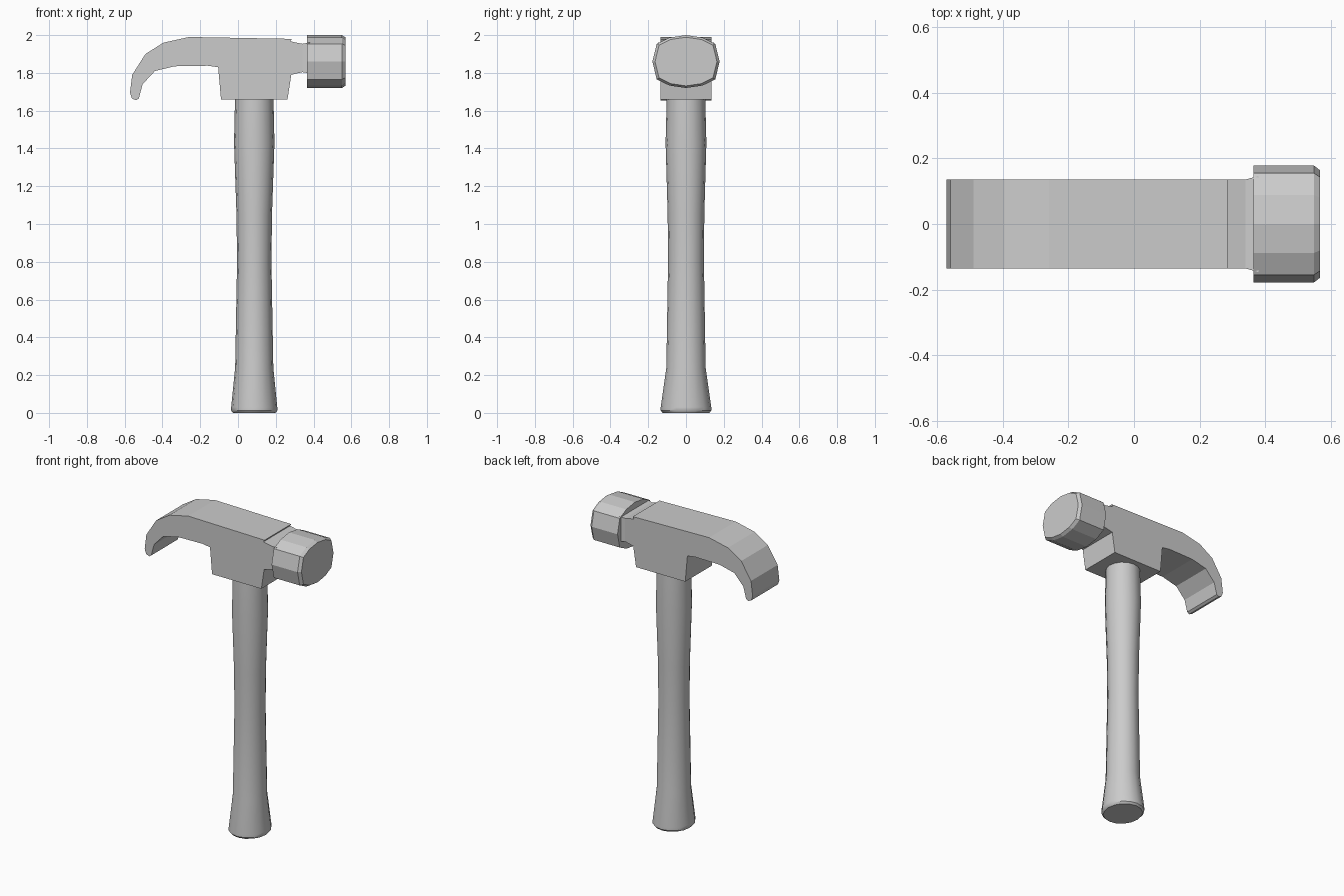
import bpy, bmesh, math

if "Cube" in bpy.data.objects:
    bpy.data.objects.remove(bpy.data.objects["Cube"])


def make_object(name, bm, smooth=None):
    bmesh.ops.recalc_face_normals(bm, faces=bm.faces)
    mesh = bpy.data.meshes.new(name)
    bm.to_mesh(mesh)
    bm.free()
    obj = bpy.data.objects.new(name, mesh)
    bpy.context.collection.objects.link(obj)
    if smooth:
        bpy.ops.object.select_all(action='DESELECT')
        obj.select_set(True)
        bpy.context.view_layer.objects.active = obj
        bpy.ops.object.shade_smooth_by_angle(angle=math.radians(smooth))
    return obj


def loft(name, rings, smooth=None):
    """Skin a list of equal-length point rings and cap both ends."""
    bm = bmesh.new()
    loops = [[bm.verts.new(p) for p in ring] for ring in rings]
    n = len(loops[0])
    for a, b in zip(loops, loops[1:]):
        for i in range(n):
            j = (i + 1) % n
            bm.faces.new((a[i], a[j], b[j], b[i]))
    bm.faces.new(loops[0])
    bm.faces.new(loops[-1])
    return make_object(name, bm, smooth)


# Handle: oval sections that narrow at the grip and flare at the base
sections = [(0.0, 0.112, 0.123), (0.012, 0.122, 0.134), (0.03, 0.122, 0.134),
            (0.24, 0.101, 0.104), (0.80, 0.091, 0.095), (1.05, 0.094, 0.097),
            (1.43, 0.107, 0.108), (1.70, 0.101, 0.101)]
angles = [math.tau * i / 16 for i in range(16)]
loft("handle", [[(0.086 + rx * math.cos(a), ry * math.sin(a), z) for a in angles]
                for z, rx, ry in sections], 40)

# Head: curved claw and socket block, one side profile extruded across y
profile = [(-0.54, 1.655), (-0.562, 1.665), (-0.572, 1.695), (-0.56, 1.79),
           (-0.49, 1.90), (-0.395, 1.96), (-0.26, 1.99), (0.285, 1.98),
           (0.277, 1.967), (0.345, 1.953), (0.345, 1.805), (0.282, 1.79),
           (0.262, 1.66), (-0.09, 1.66), (-0.105, 1.83), (-0.16, 1.838),
           (-0.335, 1.835), (-0.44, 1.81), (-0.505, 1.74), (-0.525, 1.665)]
loft("claw_head", [[(x, y, z) for x, z in profile] for y in (-0.136, 0.136)])

# Neck: short flare between the head and the striking face
loft("neck", [[(x, sy * w, z) for sy, z in ((-1, lo), (1, lo), (1, hi), (-1, hi))]
              for x, w, lo, hi in ((0.335, 0.134, 1.805, 1.953),
                                   (0.38, 0.147, 1.797, 1.961))])

# Striking face: twelve-sided oval with a chamfered front rim
quarter = [(0.178, 0.0), (0.155, 0.094), (0.088, 0.127), (0.0, 0.14)]
half = quarter + [(-y, z) for y, z in reversed(quarter[:-1])]
outline = half + [(-y, -z) for y, z in half[1:-1]]
loft("striking_face", [[(x, y * s, 1.86 + z * s) for y, z in outline]
                       for x, s in ((0.365, 1.0), (0.55, 1.0), (0.568, 0.92))])
